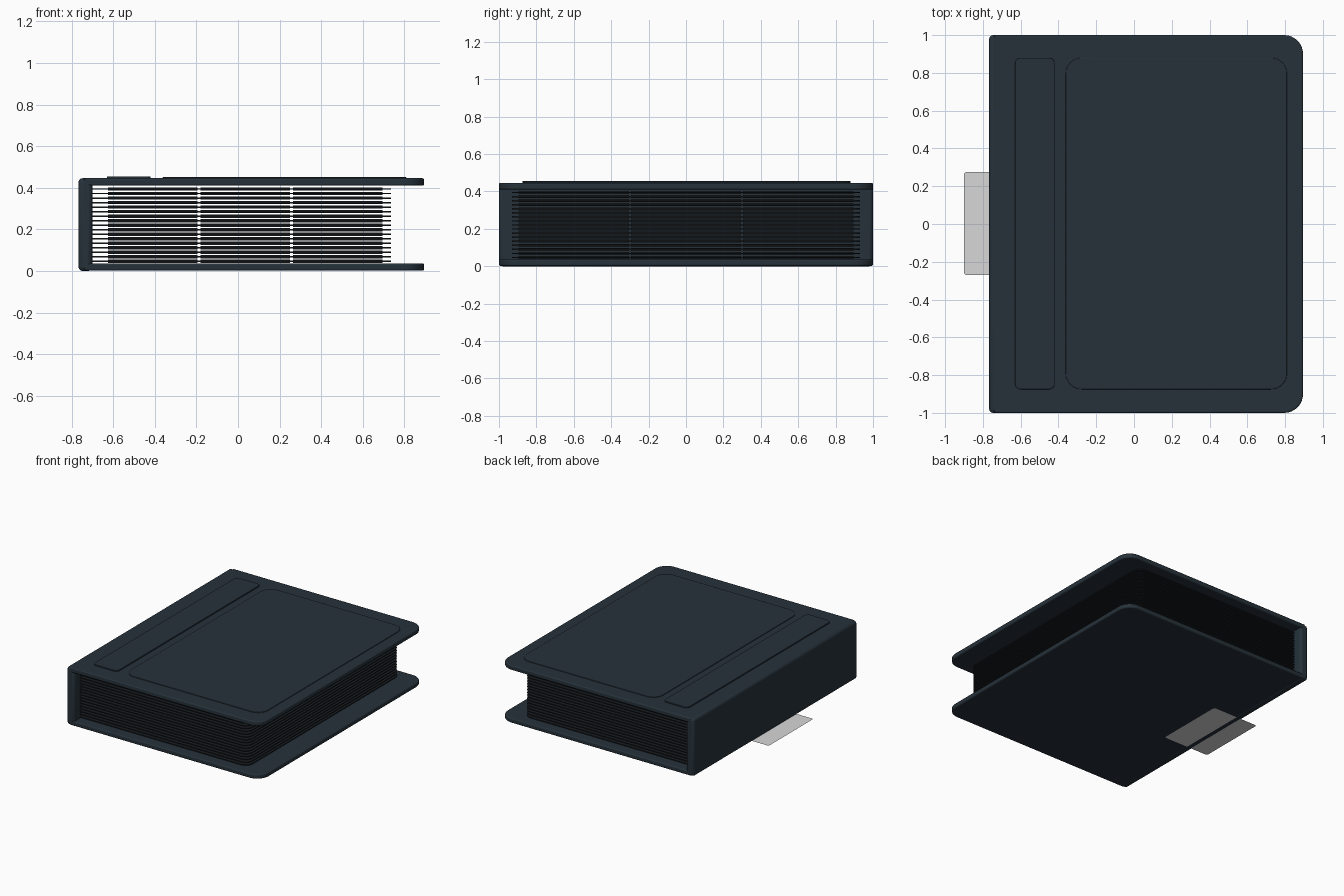
import bpy
import bmesh
import math

cube = bpy.data.objects.get("Cube")
if cube:
    bpy.data.objects.remove(cube, do_unlink=True)


def material(name, rgb, rough=0.6):
    m = bpy.data.materials.new(name)
    m.use_nodes = True
    m.diffuse_color = (*rgb, 1)
    bsdf = m.node_tree.nodes["Principled BSDF"]
    bsdf.inputs["Base Color"].default_value = (*rgb, 1)
    bsdf.inputs["Roughness"].default_value = rough
    return m


SLATE = material("slate blue cover", (0.019, 0.031, 0.042))
BLACK = material("black page", (0.011, 0.014, 0.017))
PALE = material("pale grey card", (0.68, 0.68, 0.68))


def outline(x0, x1, y0, y1, r_left, r_right, steps=8):
    """Rounded rectangle, with separate radii for the -x and +x corners."""
    corners = [(x1, y1, -1, -1, r_right, 0), (x0, y1, 1, -1, r_left, 90),
               (x0, y0, 1, 1, r_left, 180), (x1, y0, -1, 1, r_right, 270)]
    pts = []
    for cx, cy, sx, sy, r, start in corners:
        if r == 0:
            pts.append((cx, cy))
            continue
        for i in range(steps + 1):
            a = math.radians(start + 90 * i / steps)
            pts.append((cx + sx * r + r * math.cos(a), cy + sy * r + r * math.sin(a)))
    return pts


def add_plate(bm, pts, z0, z1):
    """Flat slab from an outline; a single sheet when z0 equals z1."""
    face = bm.faces.new([bm.verts.new((x, y, z0)) for x, y in pts])
    if z1 > z0:
        out = bmesh.ops.extrude_face_region(bm, geom=[face], use_keep_orig=True)
        top = [v for v in out["geom"] if isinstance(v, bmesh.types.BMVert)]
        bmesh.ops.translate(bm, verts=top, vec=(0, 0, z1 - z0))


def finish(name, bm, mat, bevel=0, segments=3):
    bmesh.ops.recalc_face_normals(bm, faces=bm.faces)
    mesh = bpy.data.meshes.new(name)
    bm.to_mesh(mesh)
    bm.free()
    mesh.materials.append(mat)
    ob = bpy.data.objects.new(name, mesh)
    bpy.context.collection.objects.link(ob)
    if bevel:
        mod = ob.modifiers.new("soft edge", "BEVEL")
        mod.width = bevel
        mod.segments = segments
        mod.limit_method = "ANGLE"
        mod.angle_limit = math.radians(40)
    bpy.ops.object.select_all(action="DESELECT")
    ob.select_set(True)
    bpy.context.view_layer.objects.active = ob
    bpy.ops.object.shade_smooth_by_angle(angle=math.radians(35))
    return ob


def plate(name, pts, z0, z1, mat, bevel=0):
    bm = bmesh.new()
    add_plate(bm, pts, z0, z1)
    return finish(name, bm, mat, bevel)


# Covers, with large round corners on the opening side
cover = outline(-0.74, 0.895, -1, 1, 0, 0.1)
plate("bottom_cover", cover, 0.002, 0.037, SLATE, 0.008)
plate("top_cover", cover, 0.41, 0.446, SLATE, 0.008)

# Spine block with softened long edges
plate("spine", outline(-0.767, -0.70, -1, 1, 0, 0), 0, 0.446, SLATE, 0.02)

# Raised panels on the top cover
plate("spine_side_panel", outline(-0.63, -0.42, -0.875, 0.88, 0.03, 0.03),
      0.44, 0.455, SLATE, 0.003)
plate("main_panel", outline(-0.362, 0.81, -0.875, 0.88, 0.085, 0.085),
      0.44, 0.451, SLATE, 0.003)

# Pages, each with a grid of three by three pockets on both sides
PAGES, FIRST, PITCH = 17, 0.047, 0.0217
page_half, pocket = 0.0035, 0.0045
page_shape = outline(-0.71, 0.735, -0.93, 0.93, 0, 0.06)
pages, pockets = bmesh.new(), bmesh.new()
for i in range(PAGES):
    z = FIRST + i * PITCH
    add_plate(pages, page_shape, z - page_half, z + page_half)
    for col in range(3):
        for row in range(3):
            x, y = -0.625 + col * 0.445, -0.895 + row * 0.6
            shape = outline(x, x + 0.43, y, y + 0.59, 0, 0)
            add_plate(pockets, shape, z + page_half, z + page_half + pocket)
            add_plate(pockets, shape, z - page_half - pocket, z - page_half)
finish("pages", pages, BLACK)
finish("page_pockets", pockets, BLACK)

# Loose card lying half under the spine
plate("loose_card", outline(-0.90, -0.51, -0.27, 0.275, 0.015, 0.015),
      0.001, 0.001, PALE)
